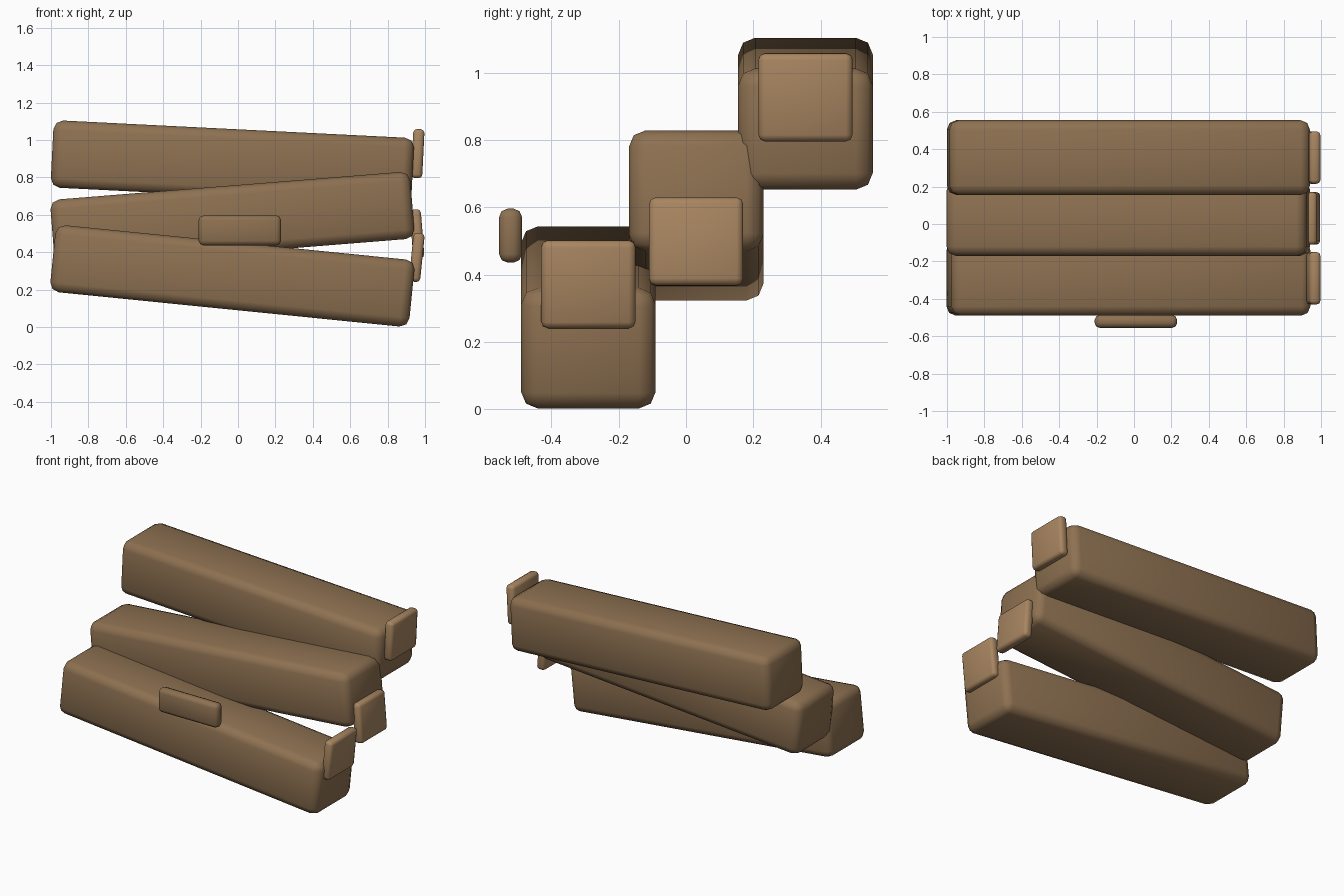
import bpy, math

if "Cube" in bpy.data.objects:
    bpy.data.objects.remove(bpy.data.objects["Cube"])


def material(name, color):
    m = bpy.data.materials.new(name)
    m.diffuse_color = (*color, 1)
    m.use_nodes = True
    m.node_tree.nodes["Principled BSDF"].inputs["Base Color"].default_value = m.diffuse_color
    return m


wood = material("wood", (0.27, 0.165, 0.083))
cut_wood = material("cut_wood", (0.39, 0.235, 0.118))


def block(name, size, loc, tilt, bevel, mat):
    """Bevelled, smooth-shaded box tilted about the y axis."""
    bpy.ops.mesh.primitive_cube_add(size=1, location=loc)
    ob = bpy.context.object
    ob.name = name
    ob.scale = size
    bpy.ops.object.transform_apply(location=False, rotation=False, scale=True)
    ob.rotation_euler.y = tilt
    mod = ob.modifiers.new("rounded_edges", "BEVEL")
    mod.width = bevel
    mod.segments = 2
    bpy.ops.object.modifier_apply(modifier=mod.name)
    bpy.ops.object.shade_smooth_by_angle(angle=math.radians(60))
    ob.data.materials.append(mat)
    return ob


# Three leaning planks, each with a lighter end cap: y, plank z, cap x, cap z, tilt
rows = [
    ("front", -0.29, 0.273, 0.956, 0.372, 0.10),
    ("middle", 0.03, 0.576, 0.957, 0.498, -0.08),
    ("back", 0.355, 0.878, 0.961, 0.927, 0.05),
]
for name, y, z, cap_x, cap_z, tilt in rows:
    block(name + "_plank", (1.93, 0.40, 0.36), (-0.03, y, z), tilt, 0.05, wood)
    block(name + "_end_cap", (0.06, 0.28, 0.262), (cap_x, y, cap_z), tilt, 0.02, cut_wood)

# Small strip fixed to the front
block("front_strip", (0.44, 0.068, 0.16), (0.01, -0.521, 0.516), 0, 0.025, wood)
